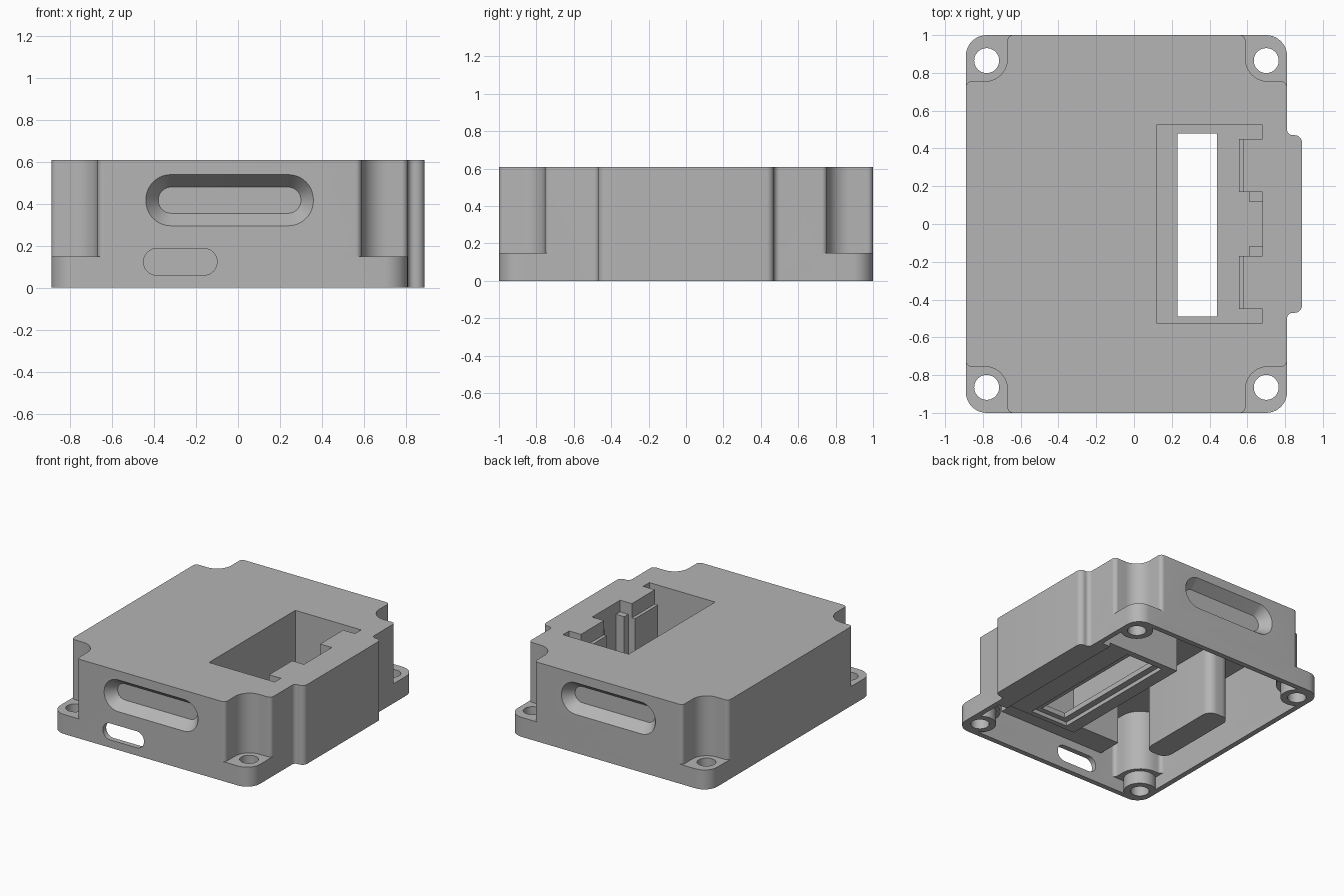
import bpy, bmesh, math

if "Cube" in bpy.data.objects:
    bpy.data.objects.remove(bpy.data.objects["Cube"], do_unlink=True)

grey = bpy.data.materials.new("plain_grey")
grey.use_nodes = True
grey.diffuse_color = (0.46, 0.46, 0.46, 1)
grey.node_tree.nodes["Principled BSDF"].inputs["Base Color"].default_value = (0.46, 0.46, 0.46, 1)


def fillet(corners, steps=10):
    """Round the square corners (x, y, radius) of an outline."""
    points = []
    for i, (x, y, r) in enumerate(corners):
        if r == 0:
            points.append((x, y))
            continue
        px, py, _ = corners[i - 1]
        nx, ny, _ = corners[(i + 1) % len(corners)]
        a, b = math.dist((x, y), (px, py)), math.dist((x, y), (nx, ny))
        ix, iy, ox, oy = (x - px) / a, (y - py) / a, (nx - x) / b, (ny - y) / b
        for k in range(steps + 1):
            t = math.pi / 2 * k / steps
            s, c = 1 - math.sin(t), 1 - math.cos(t)
            points.append((x - r * ix * s + r * ox * c, y - r * iy * s + r * oy * c))
    return points


def rect(x0, x1, y0, y1, r=0):
    return fillet([(x0, y0, r), (x1, y0, r), (x1, y1, r), (x0, y1, r)])


def loft(name, first, last):
    """Solid between two matching 3D loops."""
    bm = bmesh.new()
    a = [bm.verts.new(p) for p in first]
    b = [bm.verts.new(p) for p in last]
    bm.faces.new(a)
    bm.faces.new(b)
    for i in range(len(a)):
        bm.faces.new((a[i - 1], a[i], b[i], b[i - 1]))
    bmesh.ops.recalc_face_normals(bm, faces=bm.faces)
    mesh = bpy.data.meshes.new(name)
    bm.to_mesh(mesh)
    bm.free()
    mesh.materials.append(grey)
    ob = bpy.data.objects.new(name, mesh)
    bpy.context.collection.objects.link(ob)
    return ob


def prism(name, outline, z0, z1):
    return loft(name, [(x, y, z0) for x, y in outline], [(x, y, z1) for x, y in outline])


def disc(x, y, r, n=40):
    return [(x + r * math.cos(math.tau * k / n), y + r * math.sin(math.tau * k / n)) for k in range(n)]


def combine(target, tool, operation):
    tool.hide_render = True
    mod = target.modifiers.new("combine", "BOOLEAN")
    mod.operation, mod.object, mod.solver = operation, tool, "EXACT"
    bpy.context.view_layer.update()
    graph = bpy.context.evaluated_depsgraph_get()
    mesh = bpy.data.meshes.new_from_object(target.evaluated_get(graph))
    target.modifiers.clear()
    target.data = mesh
    bpy.data.objects.remove(tool, do_unlink=True)


def cut(target, tool):
    combine(target, tool, "DIFFERENCE")


LEFT, RIGHT, DEPTH, TOP, WALL = -0.89, 0.81, 1.0, 0.61, 0.04
SCREWS = [(x, y) for x in (-0.78, 0.70) for y in (-0.865, 0.865)]


def body_outline(t, bulge):
    """Outline with notched corners, inset by t."""
    x0, x1, y1 = LEFT + t, RIGHT - t, DEPTH - t
    nl, nr, ny, f, rn = -0.67 + t, 0.59 - t, 0.755 - t, 0.03, 0.12 + t
    side = [(x1, -0.47, f), (0.89, -0.47, 0.04), (0.89, 0.47, 0.04), (x1, 0.47, f)] if bulge else []
    return fillet([(nl, -y1, f), (nr, -y1, f), (nr, -ny, rn), (x1, -ny, f)] + side +
                  [(x1, ny, f), (nr, ny, rn), (nr, y1, f), (nl, y1, f), (nl, ny, rn),
                   (x0, ny, f), (x0, -ny, f), (nl, -ny, rn)])


# Outer case and mounting flange
case = prism("enclosure_case", body_outline(0, True), 0, TOP)
combine(case, prism("flange", rect(LEFT, RIGHT, -DEPTH, DEPTH, 0.11), 0, 0.15), "UNION")

# Hollow interior, leaving the solid features standing
cavity = prism("cavity", body_outline(WALL, False), -0.1, TOP - WALL)
inner = rect(LEFT + WALL, RIGHT - WALL, WALL - DEPTH, DEPTH - WALL, 0.08)
combine(cavity, prism("lower_cavity", inner, -0.12, 0.1), "UNION")
for x, y in SCREWS:
    cut(cavity, prism("screw_boss", disc(x, y, 0.115), 0, 0.3))
cut(cavity, prism("socket_block", rect(0.08, 0.95, -0.57, 0.57), 0.03, 0.8))
cut(cavity, prism("socket_side", rect(0.70, 0.95, -0.57, 0.57), 0, 0.8))
cut(cavity, prism("support_bar", rect(-0.66, -0.47, -0.44, 0.27, 0.07), 0.04, 0.8))
for s in (-1, 1):
    y0, y1 = sorted((s * 0.77, s * 1.1))
    cut(cavity, prism("grip_housing", rect(-0.50, 0.42, y0, y1), 0.25, 0.8))
cut(case, cavity)

# Screw holes
for x, y in SCREWS:
    cut(case, prism("screw_hole", disc(x, y, 0.066), -0.1, 0.3))

# Socket with side tabs and small columns
half = [(0.68, 0.12), (0.61, 0.12), (0.61, 0.17), (0.555, 0.17), (0.555, 0.45),
        (0.68, 0.45), (0.68, 0.525), (0.12, 0.525)]
socket = half + [(x, -y) for x, y in reversed(half)]
cut(case, prism("socket", socket, 0.1, 0.8))
for s in (-1, 1):
    y0, y1 = sorted((s * 0.16, s * 0.46))
    cut(case, prism("tab_step", rect(0.50, 0.58, y0, y1), 0.5, 0.8))
    y0, y1 = sorted((s * 0.10, s * 0.17))
    cut(case, prism("column_top", rect(0.60, 0.68, y0, y1), 0.52, 0.8))
cut(case, prism("socket_window", rect(0.23, 0.44, -0.49, 0.48), -0.1, 0.3))
cut(case, prism("window_recess", rect(0.18, 0.50, -0.53, 0.52), -0.1, 0.06))


def slot(name, x0, x1, z0, z1, ya, yb, taper):
    """Rounded slot along y, shrinking by taper from ya to yb."""
    loops = []
    for y, d in ((ya, 0), (yb, taper)):
        r = ((z1 - z0) / 2 - d) * 0.98
        loops.append([(x, y, z) for x, z in rect(x0 + d, x1 - d, z0 + d, z1 - d, r)])
    return loft(name, *loops)


# Tapered grip slots front and back, cable slot in front
for s in (-1, 1):
    cut(case, slot("grip_slot", -0.447, 0.367, 0.288, 0.547, s * 1.01, s * 0.92, 0.067))
cut(case, slot("cable_slot", -0.45, -0.10, 0.06, 0.187, -1.1, -0.9, 0))

# Smooth rounded walls, crisp edges
bpy.ops.object.select_all(action="DESELECT")
case.select_set(True)
bpy.context.view_layer.objects.active = case
bpy.ops.object.shade_smooth_by_angle(angle=math.radians(30))
